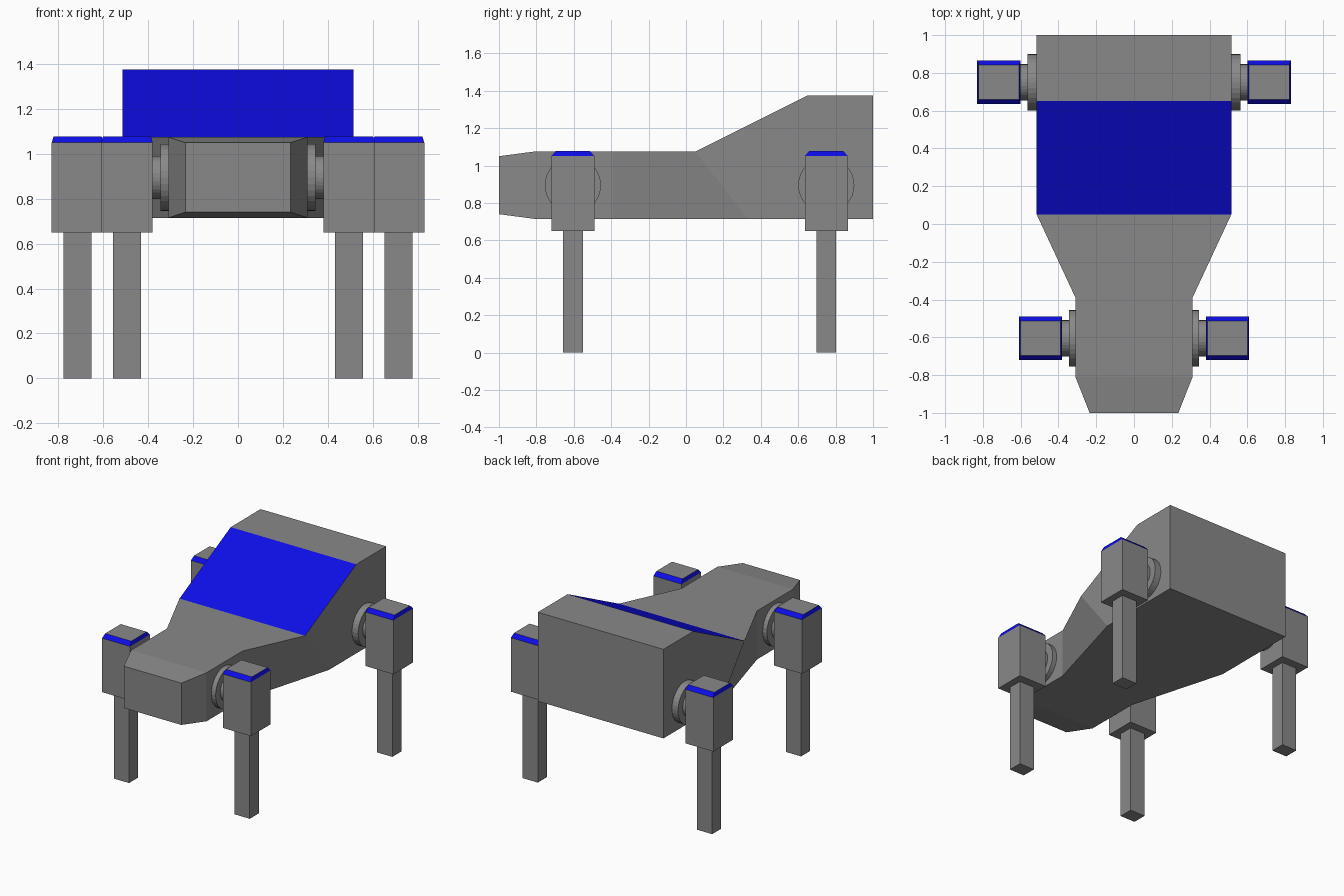
import bpy, bmesh, math
from mathutils import Matrix

if "Cube" in bpy.data.objects:
    bpy.data.objects.remove(bpy.data.objects["Cube"])


def material(name, rgb):
    m = bpy.data.materials.new(name)
    m.diffuse_color = (*rgb, 1)
    m.use_nodes = True
    m.node_tree.nodes["Principled BSDF"].inputs["Base Color"].default_value = m.diffuse_color
    return m


GREY = material("grey_metal", (0.25, 0.25, 0.25))
BLUE = material("blue_trim", (0.004, 0.004, 0.8))


def finish(name, bm, is_blue=lambda f: False):
    bmesh.ops.recalc_face_normals(bm, faces=bm.faces)
    for f in bm.faces:
        f.material_index = int(is_blue(f))
    me = bpy.data.meshes.new(name)
    bm.to_mesh(me)
    bm.free()
    me.materials.append(GREY)
    me.materials.append(BLUE)
    ob = bpy.data.objects.new(name, me)
    bpy.context.collection.objects.link(ob)
    return ob


def loft(rings):
    """Skin a chain of four-cornered rings and cap both ends."""
    bm = bmesh.new()
    vs = [[bm.verts.new(p) for p in r] for r in rings]
    for a, b in zip(vs, vs[1:]):
        for i in range(4):
            j = (i + 1) % 4
            bm.faces.new((a[i], a[j], b[j], b[i]))
    bm.faces.new(vs[0])
    bm.faces.new(vs[-1])
    return bm


def rect(cx, cy, hx, hy, z):
    return [(cx - hx, cy - hy, z), (cx + hx, cy - hy, z),
            (cx + hx, cy + hy, z), (cx - hx, cy + hy, z)]


# Body: cross-sections as (y at top, y at bottom, half width, bottom z, top z)
sections = [(-1.0, -1.0, 0.235, 0.74, 1.05),
            (-0.81, -0.81, 0.31, 0.715, 1.075),
            (-0.39, -0.39, 0.31, 0.715, 1.075),
            (0.05, 0.33, 0.515, 0.715, 1.075),
            (0.65, 0.65, 0.515, 0.715, 1.375),
            (1.0, 1.0, 0.515, 0.715, 1.375)]
body = loft([[(-w, yb, z0), (w, yb, z0), (w, yt, z1), (-w, yt, z1)]
             for yt, yb, w, z0, z1 in sections])
# the sloped windscreen-like panel is blue
finish("body", body, lambda f: f.normal.z > 0.3 and f.normal.y < -0.3)


def disc(name, x0, x1, y, r):
    bm = bmesh.new()
    m = Matrix.Translation(((x0 + x1) / 2, y, 0.895)) @ Matrix.Rotation(math.pi / 2, 4, 'Y')
    bmesh.ops.create_cone(bm, cap_ends=True, segments=32, radius1=r, radius2=r,
                          depth=abs(x1 - x0), matrix=m)
    finish(name, bm)


# Legs with shoulder hubs, mirrored left and right
for end, y, x_body, x_disc, x_leg in (("front", -0.605, 0.30, 0.345, 0.495),
                                      ("rear", 0.75, 0.505, 0.565, 0.715)):
    for side, s in (("left", -1), ("right", 1)):
        tag = f"{end}_{side}"
        disc(tag + "_hub_plate", s * x_body, s * x_disc, y, 0.15)
        disc(tag + "_axle", s * x_disc, s * (x_leg - 0.11), y, 0.096)
        # upper leg with blue chamfer around the top
        upper = loft([rect(s * x_leg, y, 0.115, 0.115, 0.65),
                      rect(s * x_leg, y, 0.115, 0.115, 1.05),
                      rect(s * x_leg, y, 0.107, 0.091, 1.078)])
        finish(tag + "_upper_leg", upper,
               lambda f: f.calc_center_median().z > 1.055 and f.normal.z < 0.99)
        lower = loft([rect(s * x_leg, y, 0.062, 0.053, 0),
                      rect(s * x_leg, y, 0.062, 0.053, 0.66)])
        finish(tag + "_lower_leg", lower)
